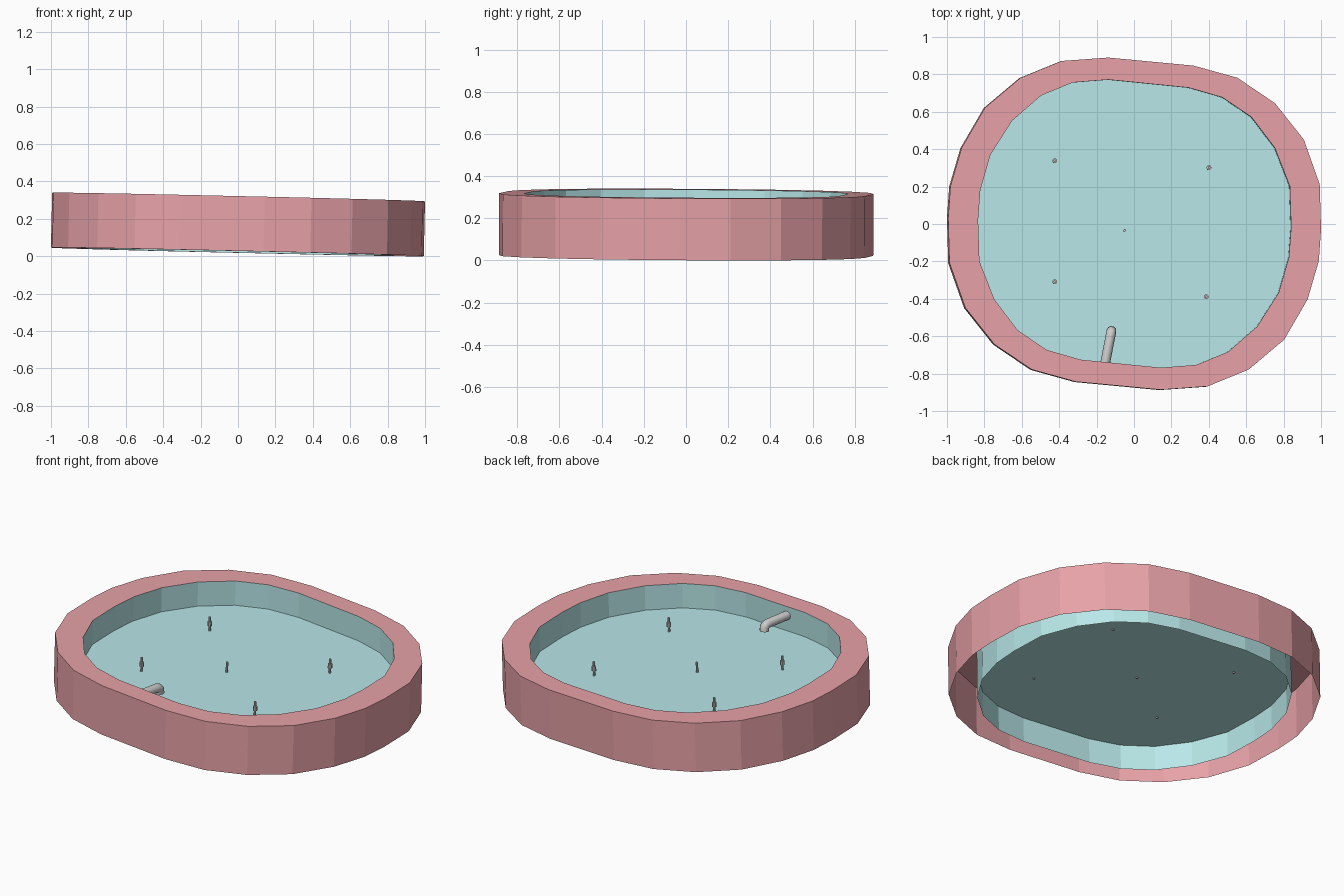
import bpy, bmesh, math
from mathutils import Matrix, Euler

if "Cube" in bpy.data.objects:
    bpy.data.objects.remove(bpy.data.objects["Cube"])

# Whole basin leans very slightly
LEAN = Matrix.Translation((-0.0035, 0, 0.0235)) @ Euler((-0.006, 0.023, 0)).to_matrix().to_4x4()
TOP, FLOOR = 0.293, 0.147

# Half outlines; the other half is the same turned by 180 degrees
OUTER = [(.997, -.03), (.99, .21), (.905, .45), (.75, .645), (.55, .78), (.315, .845),
         (-.14, .888), (-.39, .87), (-.61, .78), (-.80, .62), (-.925, .405), (-.985, .20)]
INNER = [(.837, -.02), (.83, .20), (.75, .405), (.625, .57), (.47, .675), (.29, .727),
         (-.14, .77), (-.33, .755), (-.50, .685), (-.655, .55), (-.77, .37), (-.825, .18)]


def full(half):
    return half + [(-x, -y) for x, y in half]


def material(name, rgb):
    m = bpy.data.materials.new(name)
    m.diffuse_color = (*rgb, 1)
    m.use_nodes = True
    m.node_tree.nodes["Principled BSDF"].inputs["Base Color"].default_value = m.diffuse_color
    return m


def add(name, bm, mat=None):
    me = bpy.data.meshes.new(name)
    bm.to_mesh(me)
    bm.free()
    ob = bpy.data.objects.new(name, me)
    bpy.context.collection.objects.link(ob)
    ob.matrix_world = LEAN
    if mat:
        me.materials.append(mat)
    return ob


def loop(bm, pts, z):
    return [bm.verts.new((x, y, z)) for x, y in pts]


def bridge(bm, a, b):
    for i in range(len(a)):
        j = (i + 1) % len(a)
        bm.faces.new((a[i], a[j], b[j], b[i]))


outer, inner = full(OUTER), full(INNER)

# Red outer wall with flat rim, open underneath
bm = bmesh.new()
low, high, lip = loop(bm, outer, 0), loop(bm, outer, TOP), loop(bm, inner, TOP)
bridge(bm, low, high)
bridge(bm, high, lip)
add("rim", bm, material("red", (0.80, 0.36, 0.39)))

# Blue inner wall, running below the floor
blue = material("blue", (0.48, 0.80, 0.81))
bm = bmesh.new()
bridge(bm, loop(bm, inner, TOP), loop(bm, inner, 0))
add("inner_wall", bm, blue)

# Basin floor
bm = bmesh.new()
bm.faces.new(loop(bm, inner, FLOOR))
add("basin_floor", bm, blue)


# Fountain nozzles: stem, with a collar on the four outer ones
def cylinder(bm, x, y, r, z0, z1):
    bmesh.ops.create_cone(bm, cap_ends=True, segments=10, radius1=r, radius2=r, depth=z1 - z0,
                          matrix=Matrix.Translation((x, y, (z0 + z1) / 2)))


def nozzle(name, x, y, height, collar):
    bm = bmesh.new()
    cylinder(bm, x, y, 0.007, FLOOR - 0.006, FLOOR + height)
    if collar:
        cylinder(bm, x, y, 0.013, FLOOR + 0.03, FLOOR + 0.055)
    add(name, bm)


nozzle("centre_nozzle", -.05, -.035, 0.06, False)
for i, (x, y) in enumerate([(-.425, .337), (.40, .30), (-.425, -.31), (.385, -.39)]):
    nozzle(f"nozzle_{i + 1}", x, y, 0.083, True)

# Inlet pipe through the front wall, turned down at its end
cu = bpy.data.curves.new("inlet_pipe", 'CURVE')
cu.dimensions = '3D'
cu.bevel_depth = 0.026
cu.bevel_resolution = 3
cu.use_fill_caps = True
path = [(-.158, -.755, .24), (-.128, -.60, .24), (-.124, -.583, .236), (-.122, -.574, .226), (-.122, -.572, .205)]
sp = cu.splines.new('POLY')
sp.points.add(len(path) - 1)
for p, co in zip(sp.points, path):
    p.co = (*co, 1)
pipe = bpy.data.objects.new("inlet_pipe", cu)
bpy.context.collection.objects.link(pipe)
pipe.matrix_world = LEAN
